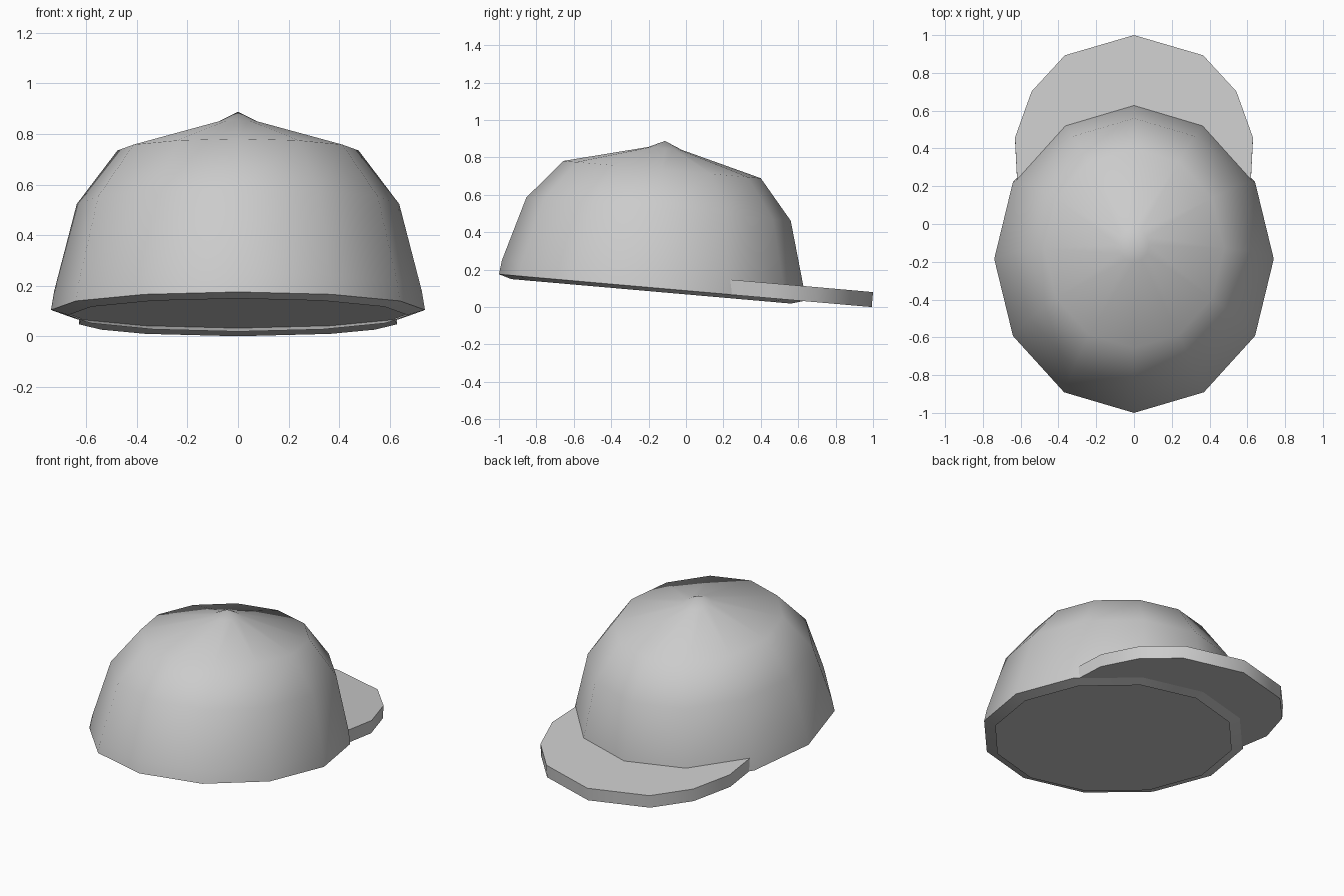
import bpy
import bmesh
import math

cube = bpy.data.objects.get("Cube")
if cube:
    bpy.data.objects.remove(cube, do_unlink=True)

SIDES = 12
SLOPE = math.tan(math.radians(5))  # whole cap tips down toward the brim

grey = bpy.data.materials.new("grey_cloth")
grey.use_nodes = True
COLOUR = (0.6, 0.6, 0.6, 1)
grey.diffuse_color = COLOUR
grey.node_tree.nodes["Principled BSDF"].inputs["Base Color"].default_value = COLOUR


def finish(name, bm, angle):
    bmesh.ops.recalc_face_normals(bm, faces=bm.faces)
    mesh = bpy.data.meshes.new(name)
    bm.to_mesh(mesh)
    bm.free()
    mesh.materials.append(grey)
    obj = bpy.data.objects.new(name, mesh)
    bpy.context.collection.objects.link(obj)
    bpy.ops.object.select_all(action="DESELECT")
    obj.select_set(True)
    bpy.context.view_layer.objects.active = obj
    bpy.ops.object.shade_smooth_by_angle(angle=math.radians(angle))


def tilted_ring(bm, cy, cz, rx, ry):
    ring = []
    for i in range(SIDES):
        a = math.tau * i / SIDES
        dy = ry * math.sin(a)
        ring.append(bm.verts.new((rx * math.cos(a), cy + dy, cz - SLOPE * dy)))
    return ring


# Crown: open shell with an in-turned lip, as tilted elliptical rings
# (centre y, centre z, half width, half depth)
bm = bmesh.new()
profile = [
    (-0.186, 0.084, 0.67, 0.748),
    (-0.185, 0.104, 0.74, 0.815),
    (-0.178, 0.18, 0.727, 0.806),
    (-0.147, 0.523, 0.638, 0.707),
    (-0.128, 0.735, 0.477, 0.528),
    (-0.112, 0.848, 0.08, 0.09),
]
rings = [tilted_ring(bm, *p) for p in profile]
for low, high in zip(rings, rings[1:]):
    for i in range(SIDES):
        j = (i + 1) % SIDES
        bm.faces.new((low[i], low[j], high[j], high[i]))
peak = bm.verts.new((0, -0.112, 0.888))
for i in range(SIDES):
    bm.faces.new((rings[-1][i], rings[-1][(i + 1) % SIDES], peak))
finish("crown", bm, 42)

# Brim: one tilted slab that fills the crown opening and juts out in front
bm = bmesh.new()
half = [(0.357, -0.87), (0.618, -0.58), (0.714, -0.185), (0.618, 0.22),
        (0.63, 0.457), (0.542, 0.702), (0.366, 0.893)]
outline = [(0, -0.975)] + half + [(0, 1)] + [(-x, y) for x, y in reversed(half)]
THICK = 0.08
top = [bm.verts.new((x, y, THICK + SLOPE * (1 - y))) for x, y in outline]
bottom = [bm.verts.new((v.co.x, v.co.y - THICK * SLOPE, v.co.z - THICK)) for v in top]
bm.faces.new(top)
bm.faces.new(bottom)
for i in range(len(top)):
    j = (i + 1) % len(top)
    bm.faces.new((top[i], top[j], bottom[j], bottom[i]))
finish("brim", bm, 35)
